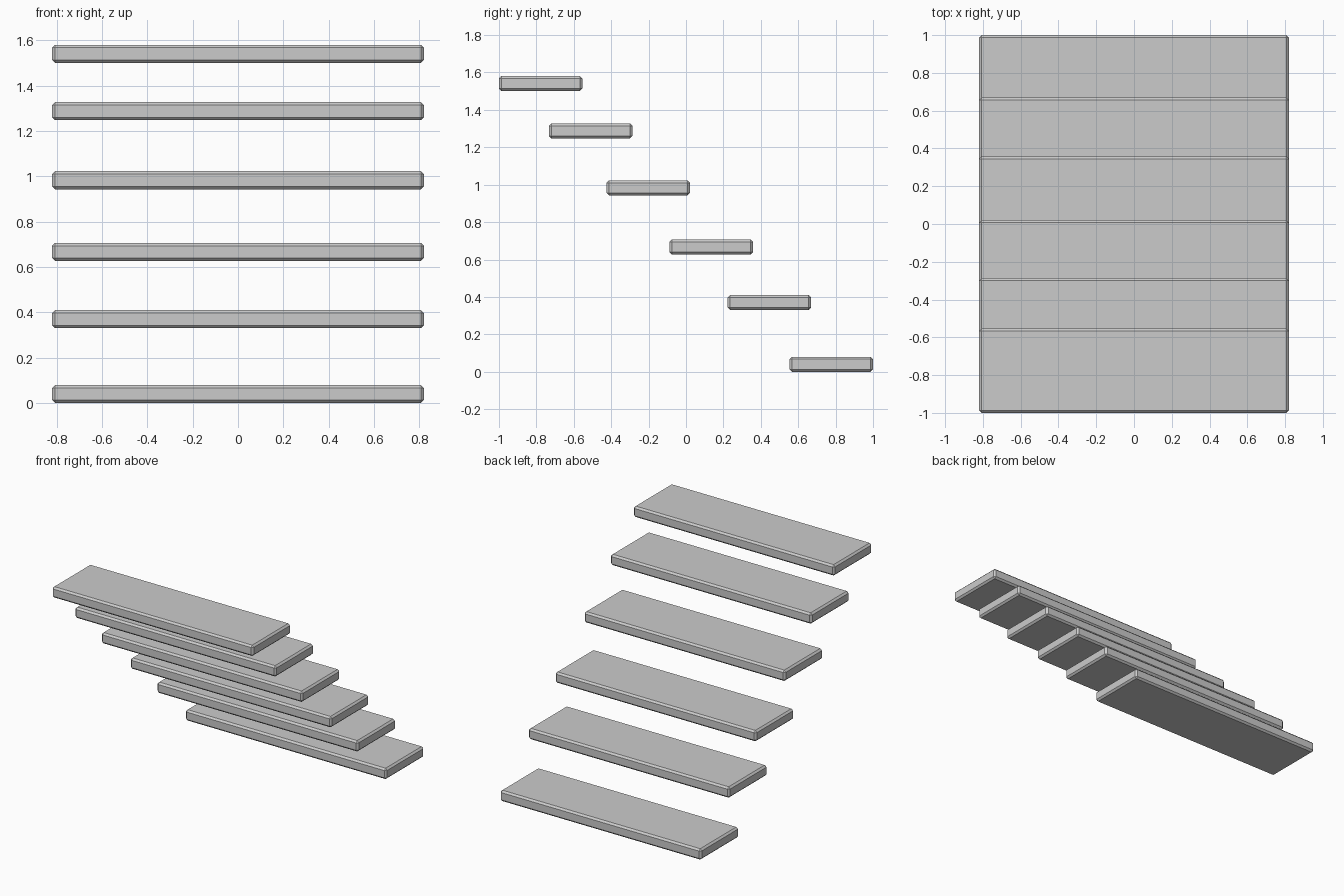
import bpy

if "Cube" in bpy.data.objects:
    bpy.data.objects.remove(bpy.data.objects["Cube"])

WIDTH, DEPTH, THICK, CHAMFER = 1.64, 0.446, 0.08, 0.013

# (centre y, underside z) of each floating tread, bottom to top
STEPS = [(0.777, 0.0), (0.446, 0.33), (0.135, 0.627),
         (-0.202, 0.943), (-0.51, 1.248), (-0.777, 1.501)]


def tread(name, y, z):
    bpy.ops.mesh.primitive_cube_add(size=1, location=(0, y, z + THICK / 2))
    ob = bpy.context.object
    ob.name = name
    ob.scale = (WIDTH, DEPTH, THICK)
    bpy.ops.object.transform_apply(location=False, rotation=False, scale=True)
    # single flat chamfer on every edge
    mod = ob.modifiers.new("chamfer", 'BEVEL')
    mod.width = CHAMFER
    mod.segments = 1
    mod.limit_method = 'NONE'
    return ob


# Staircase treads
for i, (y, z) in enumerate(STEPS, 1):
    tread(f"stair_tread_{i}", y, z)
